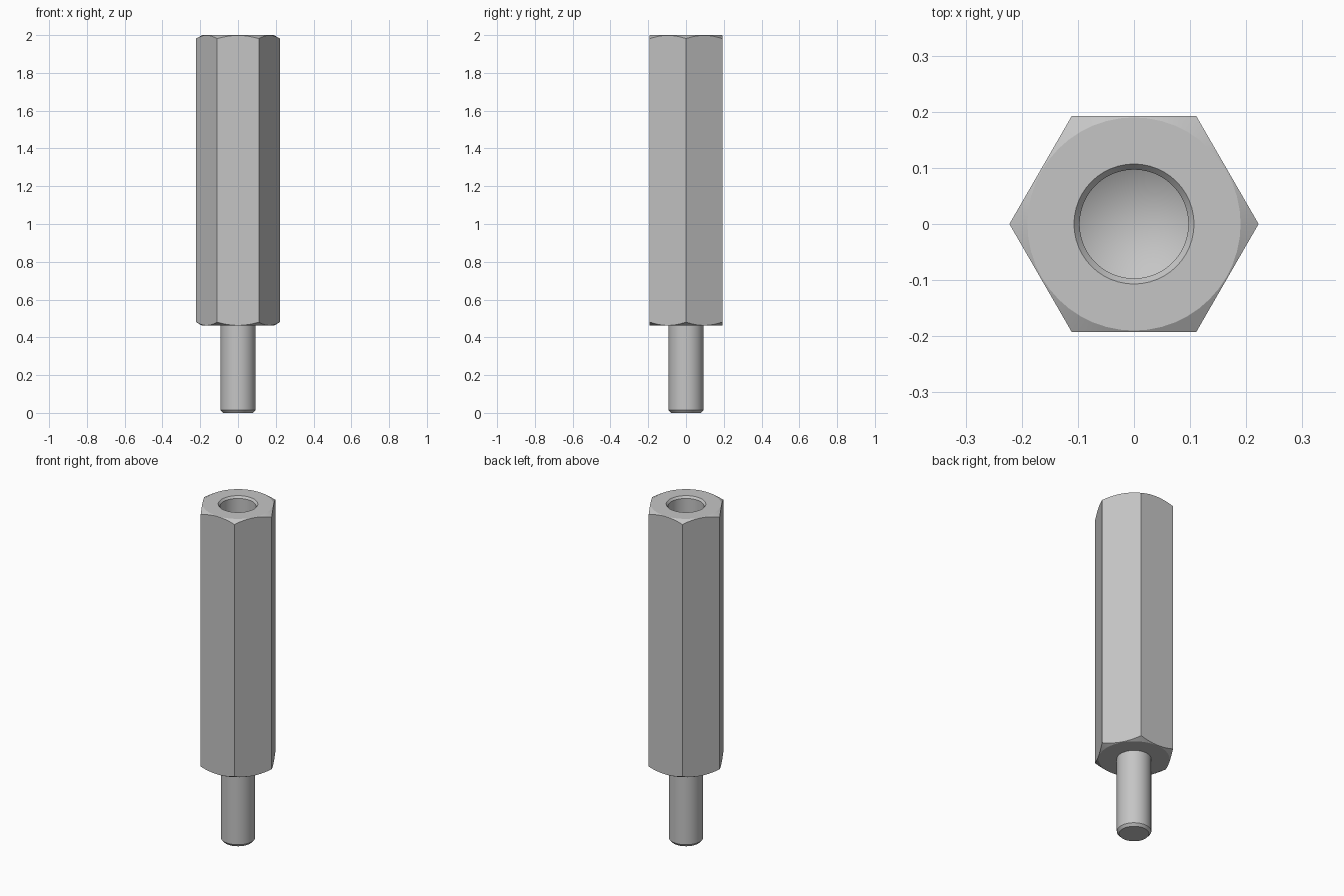
import bpy
import bmesh
from math import cos, sin, pi, radians, sqrt

cube = bpy.data.objects.get("Cube")
if cube:
    bpy.data.objects.remove(cube, do_unlink=True)

steel = bpy.data.materials.new("grey_metal")
steel.use_nodes = True
color = (0.56, 0.56, 0.56, 1)
steel.diffuse_color = color
steel.node_tree.nodes["Principled BSDF"].inputs["Base Color"].default_value = color


def lathe(name, profile, sides):
    """Closed solid turned about z from (radius, height) points, axis to axis."""
    bm = bmesh.new()
    rings = []
    for r, z in profile:
        count = 1 if r == 0 else sides
        rings.append([bm.verts.new((r * cos(2 * pi * i / sides), r * sin(2 * pi * i / sides), z))
                      for i in range(count)])
    for a, b in zip(rings, rings[1:]):
        for i in range(sides):
            j = (i + 1) % sides
            corners = [a[i % len(a)], a[j % len(a)], b[j % len(b)], b[i % len(b)]]
            bm.faces.new(list(dict.fromkeys(corners)))
    bmesh.ops.recalc_face_normals(bm, faces=bm.faces)
    mesh = bpy.data.meshes.new(name)
    bm.to_mesh(mesh)
    bm.free()
    mesh.materials.append(steel)
    obj = bpy.data.objects.new(name, mesh)
    bpy.context.collection.objects.link(obj)
    return obj


def activate(obj):
    bpy.ops.object.select_all(action='DESELECT')
    obj.select_set(True)
    bpy.context.view_layer.objects.active = obj


top, shoulder = 2.0, 0.462
flat_r, corner_r, outer_r = 0.19, 0.1923 * 2 / sqrt(3), 0.26
drop = (outer_r - flat_r) / sqrt(3)
hole_r, rim_r, hole_floor = 0.097, 0.107, 1.35

# Hexagonal bar, with its ends chamfered and its hole bored by a turned blank
body = lathe("hex_body", [(0, 0.3), (corner_r, 0.3), (corner_r, 2.2), (0, 2.2)], 6)
blank = lathe("turned_blank", [
    (0, shoulder), (flat_r, shoulder), (outer_r, shoulder + drop),
    (outer_r, top - drop), (flat_r, top),
    (rim_r, top), (hole_r, top - 0.012),
    (hole_r, hole_floor), (0, hole_floor - 0.056)], 48)
blank.hide_render = True
activate(body)
cut = body.modifiers.new("turning", 'BOOLEAN')
cut.operation = 'INTERSECT'
cut.solver = 'EXACT'
cut.object = blank
bpy.ops.object.modifier_apply(modifier=cut.name)
bpy.data.objects.remove(blank, do_unlink=True)

# Plain stud with a chamfered tip
stud = lathe("stud", [(0, 0), (0.08, 0), (0.0925, 0.015),
                      (0.0925, shoulder + 0.01), (0, shoulder + 0.01)], 48)

for obj in (body, stud):
    activate(obj)
    bpy.ops.object.shade_smooth_by_angle(angle=radians(20))
